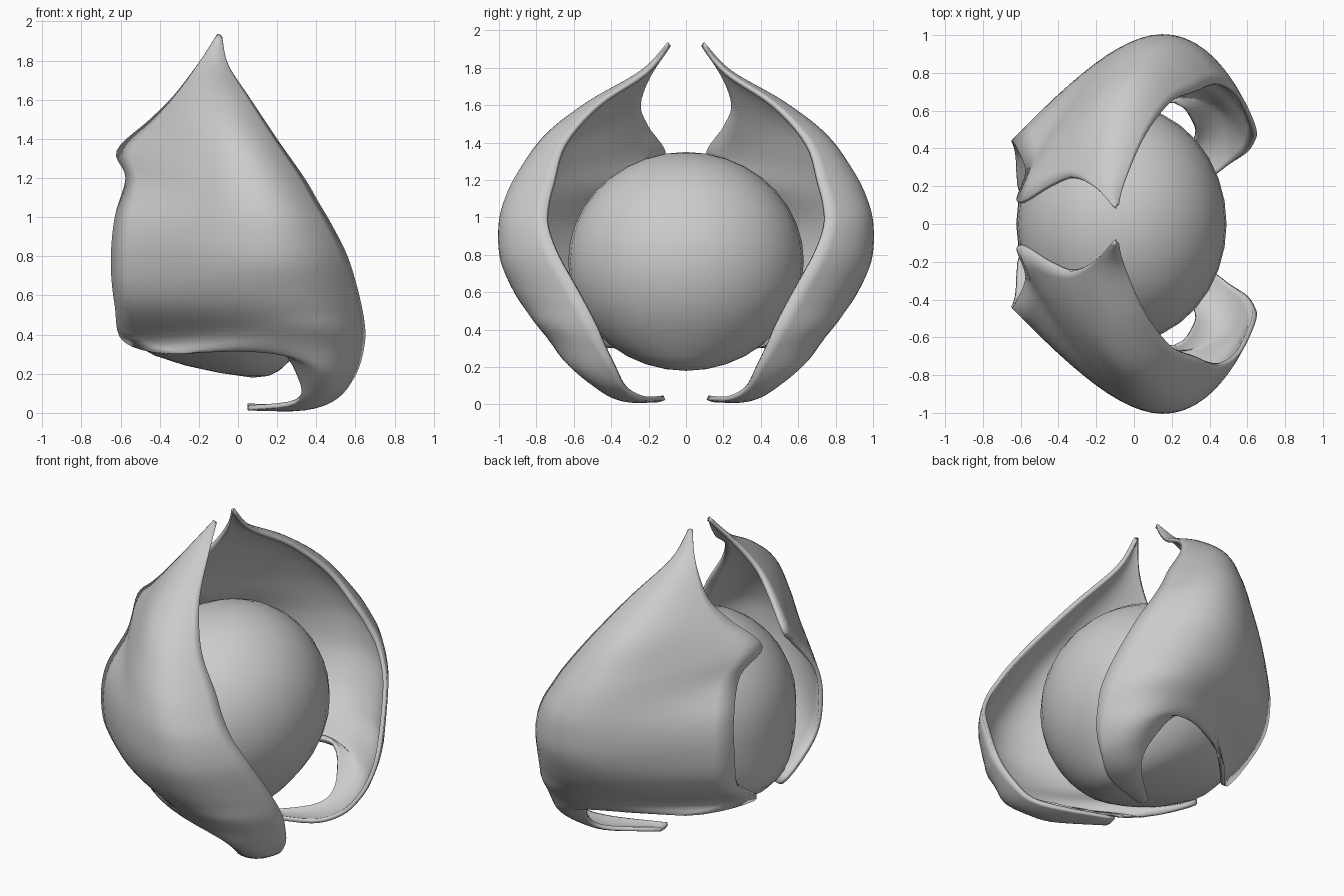
import bpy, bmesh
from mathutils import Vector

if "Cube" in bpy.data.objects:
    bpy.data.objects.remove(bpy.data.objects["Cube"])

# Petal cross-sections, tip to hook: back edge, middle bulge, opening edge
ROWS = [
    ((-.11, .09, 1.93), (-.095, .10, 1.935), (-.08, .10, 1.92)),
    ((-.20, .19, 1.79), (-.13, .235, 1.79), (-.05, .22, 1.78)),
    ((-.33, .25, 1.62), (-.14, .49, 1.63), (.06, .47, 1.61)),
    ((-.45, .21, 1.50), (-.11, .71, 1.46), (.20, .65, 1.40)),
    ((-.62, .12, 1.34), (-.05, .86, 1.27), (.34, .71, 1.20)),
    ((-.575, .28, 1.20), (-.01, .94, 1.11), (.41, .74, 1.08)),
    ((-.63, .42, 1.00), (.03, .98, .95), (.48, .745, .96)),
    ((-.65, .44, .77), (.07, .975, .76), (.56, .69, .80)),
    ((-.63, .38, .55), (.12, .90, .58), (.62, .58, .60)),
    ((-.58, .14, .36), (.18, .80, .44), (.65, .49, .43)),
    ((-.30, .43, .30), (.30, .735, .345), (.64, .44, .31)),
    ((.16, .64, .34), (.44, .63, .215), (.60, .38, .19)),
    ((.31, .54, .17), (.43, .48, .09), (.51, .32, .075)),
    ((.29, .41, .05), (.32, .33, .015), (.36, .22, .02)),
    ((.05, .19, .015), (.05, .15, .012), (.05, .11, .025)),
]
STEPS, ACROSS = 5, 20


def catmull(p, q, r, s, t):
    return 0.5 * (2 * q + (r - p) * t + (2 * p - 5 * q + 4 * r - s) * t * t
                  + (3 * q - p - 3 * r + s) * t ** 3)


def across(a, m, b, soft, t):
    # parabola through a softened back edge, with the true edge blended in at the rim
    base = soft * (1 - t) * (1 - 2 * t) + m * 4 * t * (1 - t) + b * t * (2 * t - 1)
    return base + (a - soft) * (1 - t) ** 5


def make_object(name, bm):
    mesh = bpy.data.meshes.new(name)
    bm.to_mesh(mesh)
    bm.free()
    obj = bpy.data.objects.new(name, mesh)
    bpy.context.collection.objects.link(obj)
    return obj


# Smooth the section rows along the length of the petal
rows = [[Vector(p) for p in r] for r in ROWS]
last = len(rows) - 1
fine = []
for i in range(last):
    near = [rows[max(0, min(last, i + k))] for k in (-1, 0, 1, 2)]
    for s in range(STEPS):
        fine.append([catmull(*(n[c] for n in near), s / STEPS) for c in range(3)])
fine.append(rows[-1])
soft = []
for i in range(len(fine)):
    w = max(0, min(10, i, 9 * STEPS - i))
    soft.append(sum((f[0] for f in fine[i - w:i + w + 1]), Vector()) / (2 * w + 1))

# Pair of petals: lofted skin, thickened and mirrored
bm = bmesh.new()
grid = [[bm.verts.new(across(*r, s, j / ACROSS)) for j in range(ACROSS + 1)]
        for r, s in zip(fine, soft)]
for u, v in zip(grid, grid[1:]):
    for j in range(ACROSS):
        bm.faces.new((u[j], u[j + 1], v[j + 1], v[j]))
petals = make_object("petal_pair", bm)
solid = petals.modifiers.new("thickness", 'SOLIDIFY')
solid.thickness = 0.025
solid.offset = -1
mirror = petals.modifiers.new("mirror", 'MIRROR')
mirror.use_axis = (False, True, False)
mirror.use_mirror_merge = False

# Inner body: rounded egg with a fuller lower back corner
bm = bmesh.new()
bmesh.ops.create_uvsphere(bm, u_segments=32, v_segments=18, radius=1)
for v in bm.verts:
    x, y, z = v.co
    corner = -2.6 * x * z * z if x < 0 and z < 0 else 0
    base = z ** 8 if z < 0 else 0
    v.co = (-.065 + .555 * x - .13 * corner + .14 * base,
            .63 * y,
            .765 + .585 * z + .035 * corner)
body = make_object("inner_body", bm)

# Smooth shading with sharp rims
for obj in (petals, body):
    bpy.ops.object.select_all(action='DESELECT')
    obj.select_set(True)
    bpy.context.view_layer.objects.active = obj
    bpy.ops.object.shade_smooth_by_angle(angle=0.7)
